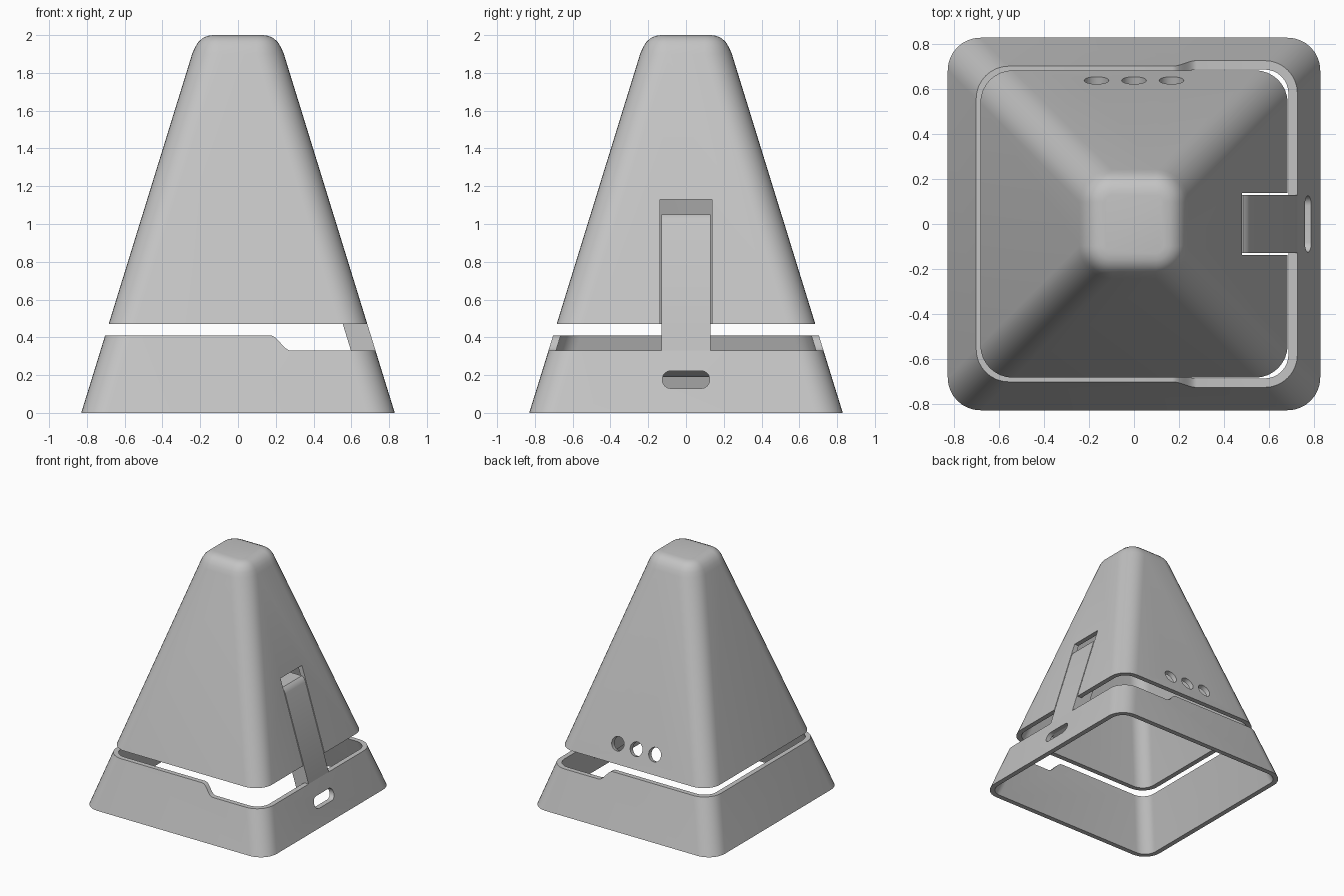
import bpy, bmesh, math
from mathutils import Vector

if "Cube" in bpy.data.objects:
    bpy.data.objects.remove(bpy.data.objects["Cube"])

GREY = bpy.data.materials.new("light grey plastic")
GREY.use_nodes = True
GREY.diffuse_color = (0.55, 0.55, 0.55, 1)
GREY.node_tree.nodes["Principled BSDF"].inputs["Base Color"].default_value = (0.55, 0.55, 0.55, 1)

SLOPE = 0.309
WALL = 0.04
CORNER = 0.145


def half(z):
    """Half width of the pyramid at a height."""
    return 0.83 - SLOPE * z


def rounded(hx, hy, r, n=8):
    """Points of a rounded rectangle, counter-clockwise."""
    pts = []
    for k, (sx, sy) in enumerate([(1, 1), (-1, 1), (-1, -1), (1, -1)]):
        for i in range(n + 1):
            a = math.pi / 2 * (k + i / n)
            pts.append((sx * (hx - r) + r * math.cos(a), sy * (hy - r) + r * math.sin(a)))
    return pts


def loft(name, loops, closed=False):
    """Skin a list of point loops; cap the ends, or join them if closed."""
    bm = bmesh.new()
    rows = [[bm.verts.new(p) for p in loop] for loop in loops]
    pairs = list(zip(rows, rows[1:]))
    if closed:
        pairs.append((rows[-1], rows[0]))
    else:
        bm.faces.new(rows[0])
        bm.faces.new(rows[-1])
    n = len(rows[0])
    for a, b in pairs:
        for i in range(n):
            j = (i + 1) % n
            bm.faces.new((a[i], a[j], b[j], b[i]))
    bmesh.ops.recalc_face_normals(bm, faces=bm.faces)
    mesh = bpy.data.meshes.new(name)
    bm.to_mesh(mesh)
    bm.free()
    mesh.materials.append(GREY)
    obj = bpy.data.objects.new(name, mesh)
    bpy.context.collection.objects.link(obj)
    return obj


def level(h, z, r):
    return [(x, y, z) for x, y in rounded(h, h, r)]


def prism_y(name, profile, w):
    return loft(name, [[(x, s * w, z) for x, z in profile] for s in (-1, 1)])


def cut(obj, cutter):
    """Subtract a cutter and discard it."""
    cutter.hide_render = True
    mod = obj.modifiers.new("cut", "BOOLEAN")
    mod.operation = "DIFFERENCE"
    mod.solver = "EXACT"
    mod.object = cutter
    bpy.context.view_layer.objects.active = obj
    bpy.ops.object.modifier_apply(modifier=mod.name)
    bpy.data.objects.remove(cutter)


def smooth(obj):
    bpy.ops.object.select_all(action="DESELECT")
    obj.select_set(True)
    bpy.context.view_layer.objects.active = obj
    bpy.ops.object.shade_smooth_by_angle(angle=math.radians(30))


# Upper cover: hollow pyramid with a softly rounded top
inner_r = CORNER - WALL
crown = [(half(1.9), 1.9), (0.228, 1.935), (0.21, 1.964), (0.186, 1.985), (0.16, 1.996), (0.13, 2.0)]
skin = [level(half(0.47), 0.47, CORNER)]
skin += [level(h, z, CORNER - (crown[0][0] - h)) for h, z in crown]
cavity = [level(half(1.9) - WALL, 1.9, inner_r), level(half(0.47) - WALL, 0.47, inner_r)]
cover = loft("upper_cover", skin + cavity, closed=True)
bm = bmesh.new()
bm.from_mesh(cover.data)
# the closed skin joins the crown to the cavity ceiling: replace that with two caps
n = len(skin[0])
bm.verts.ensure_lookup_table()
a = (len(skin) - 1) * n
top = bm.verts[a:a + n]
ceiling = bm.verts[a + n:a + 2 * n]
both = set(top) | set(ceiling)
bridge = [f for f in bm.faces if all(v in both for v in f.verts)]
bmesh.ops.delete(bm, geom=bridge, context="FACES_ONLY")
bm.faces.new(top)
bm.faces.new(ceiling)
bmesh.ops.recalc_face_normals(bm, faces=bm.faces)
# the ceiling cavity must face into the hollow
bm.to_mesh(cover.data)
bm.free()

# Slot in the cover for the tongue
cut(cover, prism_y("slot_cutter", [(0.3, 0.4), (1, 0.4), (1, 1.13), (0.3, 1.13)], 0.138))

# Three round holes low on the back
lean = math.atan(SLOPE)
normal = Vector((0, math.cos(lean), math.sin(lean)))
up = Vector((0, -math.sin(lean), math.cos(lean)))
for x in (-0.167, 0, 0.167):
    mid = Vector((x, half(0.615), 0.615))
    circle = [(0.055 * math.cos(t * math.tau / 32), 0.055 * math.sin(t * math.tau / 32)) for t in range(32)]
    cut(cover, loft("hole_cutter", [
        [mid + Vector((u, 0, 0)) + up * v + normal * d for u, v in circle] for d in (-0.12, 0.12)]))
smooth(cover)

# Lower base frame: open ring with sloping walls
base = loft("base_frame", [
    level(half(0), 0, CORNER), level(half(0.41), 0.41, CORNER),
    level(half(0.41) - WALL, 0.41, inner_r), level(half(0) - WALL, 0, inner_r)], closed=True)

# Curved step down in the rim toward the tongue side
step = [(0.17 + 0.11 * i / 12, 0.37 + 0.04 * math.cos(math.pi * i / 12)) for i in range(13)]
cut(base, prism_y("step_cutter", step + [(1, 0.33), (1, 0.6), (0.17, 0.6)], 1))

# Rounded cable opening
port = rounded(0.125, 0.046, 0.044)
cut(base, loft("port_cutter", [[(x, y, 0.176 + z) for y, z in port] for x in (0.6, 0.95)]))
smooth(base)

# Tongue rising from the base into the cover slot
depth = 0.13
tongue = prism_y("tongue", [
    (half(0.33), 0.33), (half(1.01), 1.01), (half(1.035) - 0.004, 1.035),
    (half(1.05) - 0.02, 1.05), (half(1.05) - depth, 1.05),
    (half(0.19) - depth, 0.19), (half(0.225) - 0.03, 0.225)], 0.13)
smooth(tongue)
